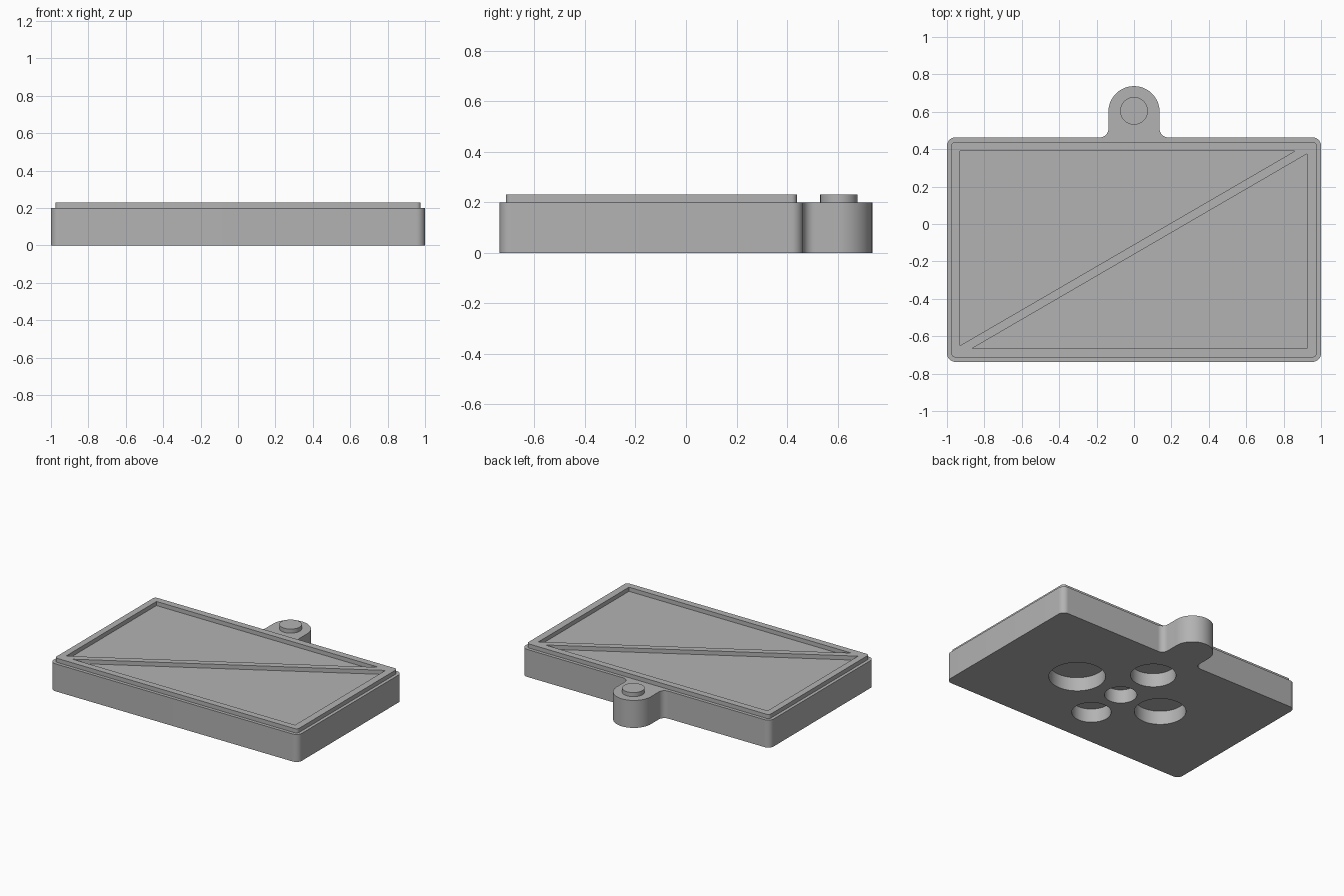
import bpy
import bmesh
from math import pi, sin, cos, radians

cube = bpy.data.objects.get("Cube")
if cube:
    bpy.data.objects.remove(cube)

grey = bpy.data.materials.new("plain grey")
grey.use_nodes = True
colour = (0.45, 0.45, 0.45, 1)
grey.diffuse_color = colour
grey.node_tree.nodes["Principled BSDF"].inputs["Base Color"].default_value = colour


def arc(cx, cy, r, start, end, steps=10):
    """Points along an arc, angles in degrees."""
    angles = [radians(start + (end - start) * i / steps) for i in range(steps + 1)]
    return [(cx + r * cos(a), cy + r * sin(a)) for a in angles]


def circle(cx, cy, r):
    return arc(cx, cy, r, 0, 360, 64)[:-1]


def prism(name, outline, z0, z1):
    """Extrude a counter-clockwise outline from z0 to z1."""
    bm = bmesh.new()
    face = bm.faces.new([bm.verts.new((x, y, z0)) for x, y in outline])
    top = bmesh.ops.extrude_face_region(bm, geom=[face])["geom"]
    bmesh.ops.translate(bm, vec=(0, 0, z1 - z0),
                        verts=[v for v in top if isinstance(v, bmesh.types.BMVert)])
    bmesh.ops.recalc_face_normals(bm, faces=bm.faces)
    mesh = bpy.data.meshes.new(name)
    bm.to_mesh(mesh)
    bm.free()
    mesh.materials.append(grey)
    obj = bpy.data.objects.new(name, mesh)
    bpy.context.collection.objects.link(obj)
    return obj


def cut(obj, outlines, z0, z1):
    """Subtract prisms from an object."""
    for outline in outlines:
        cutter = prism("cutter", outline, z0, z1)
        mod = obj.modifiers.new("cut", "BOOLEAN")
        mod.operation = "DIFFERENCE"
        mod.solver = "EXACT"
        mod.object = cutter
        bpy.context.view_layer.objects.active = obj
        bpy.ops.object.modifier_apply(modifier=mod.name)
        bpy.data.objects.remove(cutter)


def smooth(obj):
    bpy.ops.object.select_all(action="DESELECT")
    obj.select_set(True)
    bpy.context.view_layer.objects.active = obj
    bpy.ops.object.shade_smooth_by_angle(angle=radians(30))


FRONT, BACK, TOP = -0.737, 0.463, 0.2
TAB_Y, TAB_R, FILLET = 0.6, 0.137, 0.045
MID_Y = (FRONT + BACK) / 2


def corners(half, front, back, r):
    """Four rounded corners, starting at the right front."""
    places = [(half - r, front + r, -90), (half - r, back - r, 0),
              (r - half, back - r, 90), (r - half, front + r, 180)]
    return [arc(x, y, r, a, a + 90) for x, y, a in places]


# Base plate with its hanging tab in one outline
c = corners(1, FRONT, BACK, 0.045)
neck = TAB_R + FILLET
tab = (arc(neck, BACK + FILLET, FILLET, 270, 180)
       + arc(0, TAB_Y, TAB_R, 0, 180, 32)
       + arc(-neck, BACK + FILLET, FILLET, 0, -90))
base = prism("base_plate", c[0] + c[1] + tab + c[2] + c[3], 0, TOP)

# Round pockets in the underside, all of different sizes
holes = [(0, 0, 0.107), (0.375, 0, 0.187), (0, 0.335, 0.15),
         (-0.34, 0, 0.17), (0, -0.3, 0.13)]
cut(base, [circle(x, MID_Y + y, r) for x, y, r in holes], -0.1, 0.1)
smooth(base)

# Raised rim with a diagonal bar between two triangular recesses
frame = prism("raised_rim", sum(corners(0.977, FRONT + 0.024, BACK - 0.024, 0.022), []),
              TOP, TOP + 0.03)
upper = [(-0.93, 0.39), (-0.93, -0.65), (0.86, 0.39)]
lower = [(0.925, 0.375), (-0.865, -0.665), (0.925, -0.665)]
cut(frame, [upper, lower], TOP - 0.1, TOP + 0.1)
smooth(frame)

# Pin on the tab
smooth(prism("tab_pin", circle(0, TAB_Y + 0.005, 0.074), TOP, TOP + 0.03))
